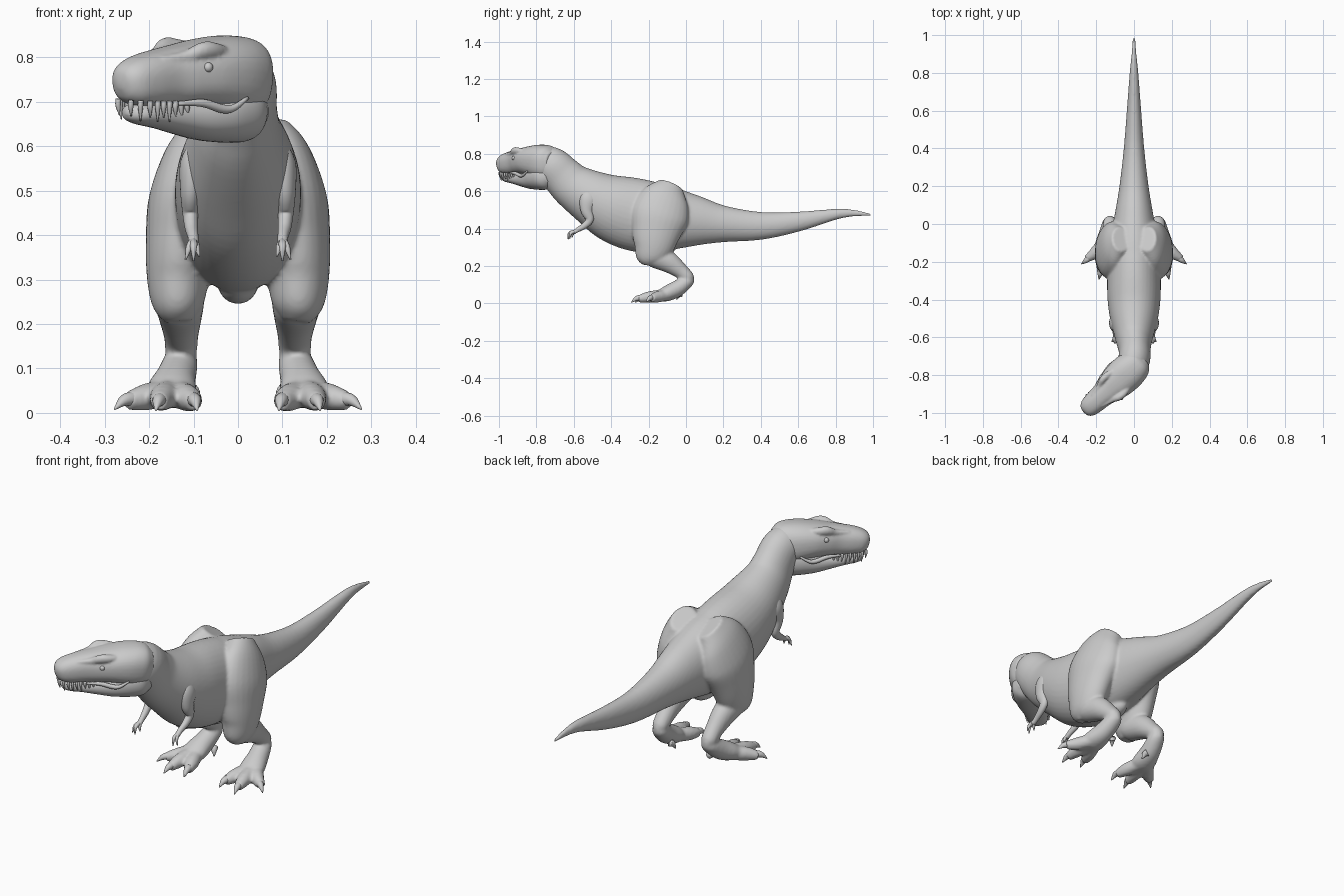
import bpy, bmesh, math
from mathutils import Vector, Matrix


def spline(rows, steps):
    # Catmull-Rom through the key rows
    pts = [Vector(r) for r in rows]
    ext = [2 * pts[0] - pts[1]] + pts + [2 * pts[-1] - pts[-2]]
    out = []
    for i in range(1, len(ext) - 2):
        a, b, c, d = ext[i - 1:i + 3]
        for k in range(steps):
            t = k / steps
            out.append(0.5 * (2 * b + (c - a) * t + (2 * a - 5 * b + 4 * c - d) * t * t
                              + (3 * b - a - 3 * c + d) * t ** 3))
    return out + [pts[-1]]


def loft(bm, rows, p=2.0, seg=28, steps=5, m=1):
    # rows: x, y, z, half width, half height; m=-1 mirrors in x
    pts = spline(rows, steps)
    cen = [Vector((m * q[0], q[1], q[2])) for q in pts]
    rings = []
    for i, q in enumerate(pts):
        t = (cen[min(i + 1, len(cen) - 1)] - cen[max(i - 1, 0)]).normalized()
        side = Vector((1, 0, 0))
        side = (side - t * side.dot(t)).normalized()
        up = t.cross(side)
        w, h = max(q[3], 0.0015), max(q[4], 0.0015)
        ring = []
        for k in range(seg):
            a = 2 * math.pi * k / seg
            c, s = math.cos(a), math.sin(a)
            ring.append(bm.verts.new(cen[i]
                        + side * w * math.copysign(abs(c) ** (2 / p), c)
                        + up * h * math.copysign(abs(s) ** (2 / p), s)))
        rings.append(ring)
    for r, n in zip(rings, rings[1:]):
        for k in range(seg):
            j = (k + 1) % seg
            bm.faces.new((r[k], r[j], n[j], n[k]))
    bm.faces.new(rings[0][::-1])
    bm.faces.new(rings[-1])


def taper(bm, pts, radii, m=1, seg=12):
    loft(bm, [(*q, r, r) for q, r in zip(pts, radii)], seg=seg, steps=4, m=m)


def ball(bm, loc, size):
    bmesh.ops.create_uvsphere(bm, u_segments=24, v_segments=14, radius=1,
                              matrix=Matrix.Translation(loc) @ Matrix.Diagonal((*size, 1)))


def finish(bm, name, matrix=None, voxel=0):
    bmesh.ops.recalc_face_normals(bm, faces=bm.faces)
    for f in bm.faces:
        f.smooth = True
    me = bpy.data.meshes.new(name)
    bm.to_mesh(me)
    bm.free()
    ob = bpy.data.objects.new(name, me)
    bpy.context.collection.objects.link(ob)
    if matrix:
        ob.matrix_world = matrix
    if voxel:
        r = ob.modifiers.new("blend", 'REMESH')
        r.mode = 'VOXEL'
        r.voxel_size = voxel
        r.use_smooth_shade = True
        s = ob.modifiers.new("soften", 'SMOOTH')
        s.factor = 0.5
        s.iterations = 6
    return ob


# Trunk, tail, neck and legs blended into one skin
bm = bmesh.new()
loft(bm, [(0, 0.99, .475, .006, .006), (0, .9, .483, .013, .018), (0, .8, .477, .023, .029),
          (0, .6, .438, .038, .053), (0, .4, .415, .054, .074), (0, .2, .425, .077, .098),
          (0, .05, .442, .102, .136), (0, -.1, .455, .13, .175), (0, -.2, .462, .14, .192),
          (0, -.3, .482, .142, .193), (0, -.4, .515, .14, .178), (0, -.5, .565, .126, .148),
          (0, -.6, .625, .1, .122), (.003, -.66, .68, .085, .11), (0, -.72, .738, .084, .1),
          (-.03, -.78, .755, .075, .08)], seg=40)
ball(bm, (0, -.15, .29), (.045, .09, .045))
for m in (1, -1):
    # thigh
    loft(bm, [(.07, -.08, .63, .05, .07), (.1, -.11, .56, .07, .13), (.115, -.14, .47, .087, .155),
              (.128, -.16, .38, .08, .132), (.135, -.175, .3, .07, .107),
              (.135, -.195, .24, .056, .077), (.132, -.2, .205, .03, .035)], m=m)
    # shin
    loft(bm, [(.135, -.225, .25, .035, .03), (.132, -.18, .25, .054, .055), (.13, -.1, .225, .05, .058),
              (.128, -.03, .175, .039, .042), (.128, .012, .138, .035, .034),
              (.128, .03, .12, .02, .02)], m=m)
    # foot
    loft(bm, [(.128, .03, .14, .02, .02), (.128, .01, .12, .037, .034), (.14, -.05, .078, .046, .044),
              (.15, -.11, .05, .056, .04), (.155, -.16, .035, .045, .024)], m=m)
    # toes
    for tip, mid in (((.178, -.255, .024), (.168, -.19, .036)),
                     ((.25, -.185, .026), (.205, -.15, .036)),
                     ((.098, -.235, .024), (.115, -.18, .034))):
        taper(bm, [(.15, -.08, .05), mid, tip], [.03, .031, .02], m)
finish(bm, "body", voxel=.007)

# Toe claws
bm = bmesh.new()
for m in (1, -1):
    for a, b in (((.175, -.24, .03), (.185, -.292, .006)), ((.235, -.178, .032), (.278, -.212, .008)),
                 ((.1, -.225, .03), (.092, -.272, .006)), ((.105, -.03, .05), (.09, -.05, .02))):
        mid = (Vector(a) + Vector(b)) / 2 + Vector((0, 0, .008))
        taper(bm, [a, mid, b], [.017, .013, .002], m)
finish(bm, "toe_claws")

# Arms with fingers
bm = bmesh.new()
for m in (1, -1):
    loft(bm, [(.085, -.5, .6, .02, .03), (.1, -.52, .56, .03, .048), (.106, -.53, .5, .024, .034),
              (.107, -.515, .45, .018, .022), (.105, -.54, .418, .015, .017),
              (.101, -.575, .396, .012, .013), (.1, -.6, .38, .012, .01)], m=m)
    for fx, fy, fz in ((.118, -.622, .345), (.1, -.63, .342), (.087, -.61, .352)):
        taper(bm, [(.1, -.59, .386), ((.1 + fx) / 2, fy + .006, .375), (fx, fy, fz)],
              [.01, .008, .002], m, 8)
finish(bm, "arms")

# Head is modelled facing -y, then turned, rolled and placed on the neck
HEAD = (Matrix.Translation((0, -.75, .73)) @ Matrix.Rotation(math.radians(-47.5), 4, 'Z')
        @ Matrix.Rotation(math.radians(4), 4, 'Y') @ Matrix.Translation((0, 0, -.73)))


def jaw(bm, rows, p):
    loft(bm, [(0, -s, z, w, h) for s, w, z, h in rows], p=p, seg=36)


# Skull and upper jaw with brow ridges
bm = bmesh.new()
jaw(bm, [(-.06, .05, .75, .06), (-.03, .078, .752, .085), (.01, .091, .756, .092), (.06, .096, .762, .087),
         (.12, .092, .764, .077), (.18, .078, .76, .07), (.23, .064, .755, .066),
         (.29, .058, .748, .06), (.33, .05, .742, .05), (.353, .033, .737, .033),
         (.362, .008, .735, .008)], 2.4)
for m in (1, -1):
    loft(bm, [(.05, -.07, .815, .008, .008), (.064, -.13, .82, .018, .017), (.064, -.17, .82, .018, .02),
              (.05, -.21, .805, .014, .014), (.038, -.27, .797, .008, .008)], m=m, seg=14)
finish(bm, "skull", HEAD, .005)

# Lower jaw
bm = bmesh.new()
jaw(bm, [(-.05, .05, .69, .05), (-.01, .08, .685, .073), (.05, .084, .677, .07), (.11, .074, .667, .055),
         (.18, .06, .667, .041), (.24, .051, .67, .031), (.3, .043, .673, .024),
         (.325, .028, .675, .017), (.335, .006, .676, .005)], 2.2)
finish(bm, "lower_jaw", HEAD)

# Eyes, lip folds and nostril rims
bm = bmesh.new()
for m in (1, -1):
    ball(bm, (m * .078, -.165, .783), (.01, .011, .011))
    taper(bm, [(.088, -.05, .715), (.086, -.09, .692), (.08, -.12, .69), (.07, -.17, .702),
               (.055, -.23, .7)], [.004, .008, .01, .009, .004], m)
finish(bm, "eyes_and_lips", HEAD)

# Teeth along the upper jaw
bm = bmesh.new()
for m in (1, -1):
    for i in range(9):
        s = .2 + i * .018
        x = .052 if s < .3 else .052 - (s - .3) * .7
        d = .042 if i % 2 else .032
        taper(bm, [(x, -s, .705), (x, -s, .69), (x - .002, -s + .004, .7 - d)],
              [.006, .006, .001], m, 8)
finish(bm, "teeth", HEAD)
